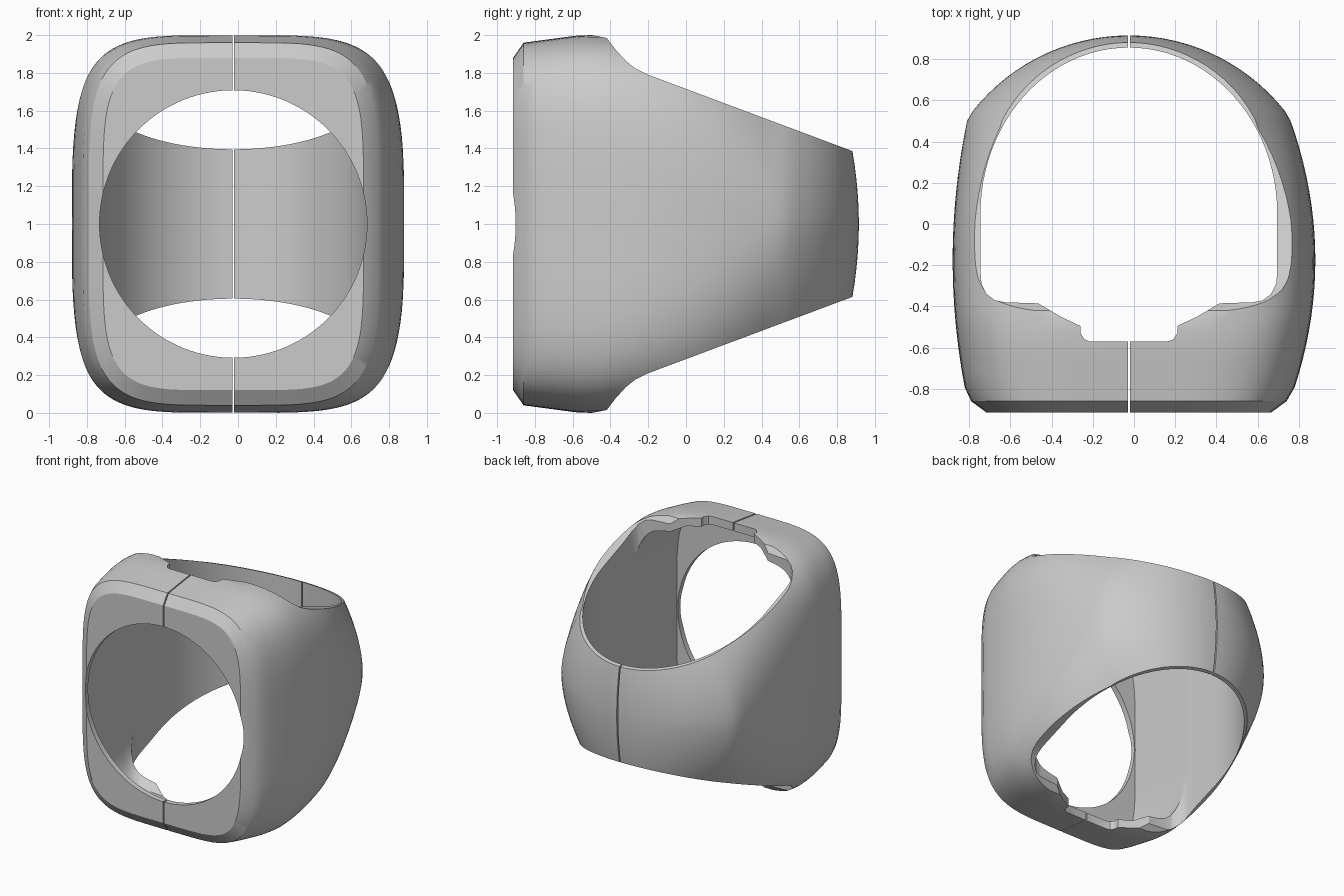
import bpy, bmesh
from math import sin, cos, pi, radians

if "Cube" in bpy.data.objects:
    bpy.data.objects.remove(bpy.data.objects["Cube"], do_unlink=True)

CX, CZ = -0.025, 1.0   # axis of the ring
SEG = 112


def make_object(name, bm):
    bmesh.ops.recalc_face_normals(bm, faces=bm.faces)
    mesh = bpy.data.meshes.new(name)
    bm.to_mesh(mesh)
    bm.free()
    obj = bpy.data.objects.new(name, mesh)
    bpy.context.collection.objects.link(obj)
    return obj


def loft(name, rings):
    """Skin a list of equal-length point rings and cap both ends."""
    bm = bmesh.new()
    loops = [[bm.verts.new(p) for p in ring] for ring in rings]
    for a, b in zip(loops, loops[1:]):
        for i in range(len(a)):
            j = (i + 1) % len(a)
            bm.faces.new((a[i], a[j], b[j], b[i]))
    bm.faces.new(loops[0])
    bm.faces.new(loops[-1])
    return make_object(name, bm)


def cushion(y, left, right, height, n, bow=0.0):
    """Superellipse section across the y axis; bow curves it back in z."""
    ring = []
    for i in range(SEG):
        c, s = cos(2 * pi * i / SEG), sin(2 * pi * i / SEG)
        w = right if c > 0 else -left
        x = w * abs(c) ** (2 / n)
        z = height * abs(s) ** (2 / n) * (1 if s > 0 else -1)
        ring.append((CX + x, y - bow * max(0, y) * z * z, CZ + z))
    return ring


def apply_boolean(target, cutter, operation):
    mod = target.modifiers.new(operation, 'BOOLEAN')
    mod.operation, mod.object, mod.solver = operation, cutter, 'EXACT'
    cutter.hide_render = True
    bpy.context.view_layer.objects.active = target
    bpy.ops.object.modifier_apply(modifier=mod.name)
    bpy.data.objects.remove(cutter, do_unlink=True)


# Outer cushion body: bevelled front, bulging sides, round back
def side_width(y, bulge):
    return 0.785 + bulge * (1 - ((y + 0.175) / 0.675) ** 2)


sections = [cushion(-0.915, 0.69, 0.69, 0.88, 5),
            cushion(-0.86, 0.765, 0.765, 0.96, 4.6)]
STEPS = 20
for i in range(1, STEPS + 1):
    y = -0.86 + 1.36 * i / STEPS
    height = min(1.0, 0.96 + 0.04 * (y + 0.86) / 0.3)
    n = 4.5 - 2.7 * max(0, (y + 0.45) / 0.95)
    sections.append(cushion(y, side_width(y, 0.07), side_width(y, 0.12), height, n, 0.25))
for i in range(1, 17):
    t = radians(55.2) * (1 - i / 16.05)
    w = 0.965 * sin(t)
    sections.append(cushion(-0.05 + 0.965 * cos(t), w, w, 1.0, 1.8 - 0.02 * i, 0.25))
body = loft("ring_body", sections)

# Tapered side profile, mirrored about mid height
upper = [(-1.1, 1.1), (-0.6, 1.1), (-0.55, 1.01), (-0.42, 0.985), (-0.37, 0.92),
         (-0.32, 0.865), (-0.27, 0.825), (-0.2, 0.79), (0.87, 0.39), (1.1, 0.304)]
profile = upper + [(y, -z) for y, z in reversed(upper)]
taper = loft("taper_cutter", [[(x, y, CZ + z) for y, z in profile] for x in (-1.2, 1.2)])
apply_boolean(body, taper, 'INTERSECT')

# Finger opening through top and bottom, with a notched front edge
half = [(0.19, -0.57), (0.215, -0.56), (0.235, -0.53), (0.235, -0.495), (0.33, -0.45),
        (0.44, -0.385), (0.6, -0.38), (0.65, -0.37), (0.69, -0.34), (0.715, -0.29),
        (0.72, -0.23)]
half += [(0.72 * cos(a * pi / 48), 0.05 + 0.806 * sin(a * pi / 48)) for a in range(24)]
outline = half + [(0, 0.856)] + [(-x, y) for x, y in reversed(half)]
opening = loft("opening_cutter", [[(CX + x, y, z) for x, y in outline] for z in (-0.2, 2.2)])
apply_boolean(body, opening, 'DIFFERENCE')

# Hollow behind the front wall, leaving a thin shell: depth, height, squareness
hollow = [(-0.87, 0.88, 5), (-0.75, 0.93, 5.5), (-0.45, 0.93, 6), (-0.37, 0.87, 7),
          (-0.32, 0.815, 8), (-0.27, 0.775, 10), (-0.2, 0.74, 10), (0.0, 0.66, 10)]
cavity = loft("cavity_cutter", [cushion(y, 0.717, 0.717, h, n) for y, h, n in hollow])
apply_boolean(body, cavity, 'DIFFERENCE')

# Round front window
window = loft("window_cutter", [cushion(y, 0.708, 0.708, 0.708, 2) for y in (-1.1, -0.75)])
apply_boolean(body, window, 'DIFFERENCE')

# Thin split down the middle
gap = 0.005
slit = loft("slit_cutter", [[(CX - gap, y, -0.5), (CX + gap, y, -0.5), (CX + gap, y, 2.5),
                             (CX - gap, y, 2.5)] for y in (-1.2, 1.2)])
apply_boolean(body, slit, 'DIFFERENCE')

# Smooth shading with crisp edges
bpy.ops.object.select_all(action='DESELECT')
body.select_set(True)
bpy.context.view_layer.objects.active = body
bpy.ops.object.shade_smooth_by_angle(angle=radians(28))
